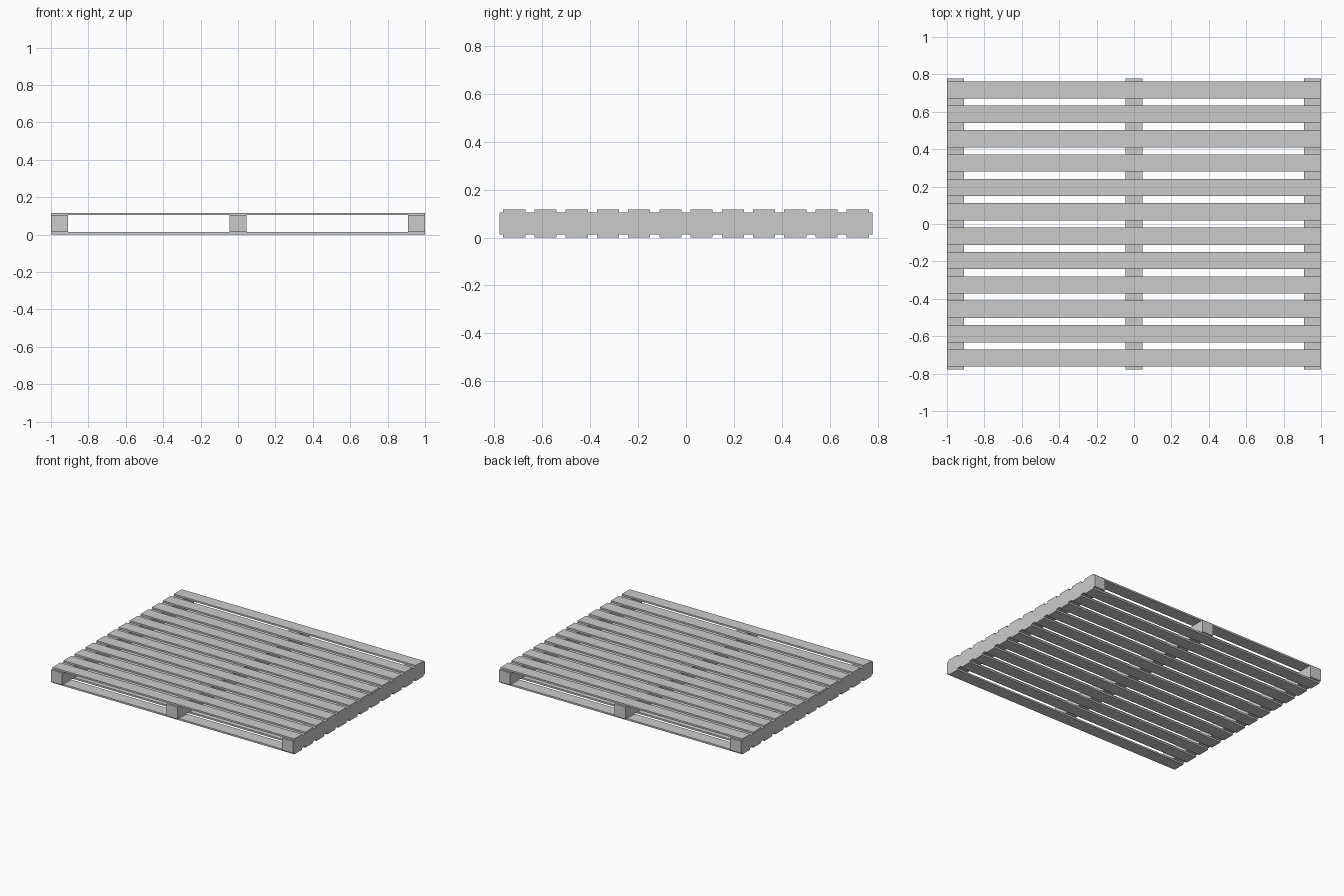
import bpy

if "Cube" in bpy.data.objects:
    bpy.data.objects.remove(bpy.data.objects["Cube"])

BOARD_T = 0.0125    # slat thickness
HEIGHT = 0.116      # overall height
SLATS = 12
SLAT_W = 0.0925
PITCH = 0.1303
BEAM_W = 0.09
BEAM_L = 1.556


def box(name, center, size):
    bpy.ops.mesh.primitive_cube_add(size=1, location=center)
    obj = bpy.context.object
    obj.name = name
    obj.scale = size
    bpy.ops.object.transform_apply(location=False, rotation=False, scale=True)
    return obj


# Three stringer beams running front to back
edge = 1 - BEAM_W / 2
for side, x in (("left", -edge), ("middle", 0), ("right", edge)):
    box(f"{side}_beam", (x, 0, HEIGHT / 2), (BEAM_W, BEAM_L, HEIGHT - 2 * BOARD_T))

# Matching rows of deck slats above and below the beams
for deck, z in (("bottom", BOARD_T / 2), ("top", HEIGHT - BOARD_T / 2)):
    for i in range(SLATS):
        y = (i - (SLATS - 1) / 2) * PITCH
        box(f"{deck}_slat_{i + 1}", (0, y, z), (2, SLAT_W, BOARD_T))
